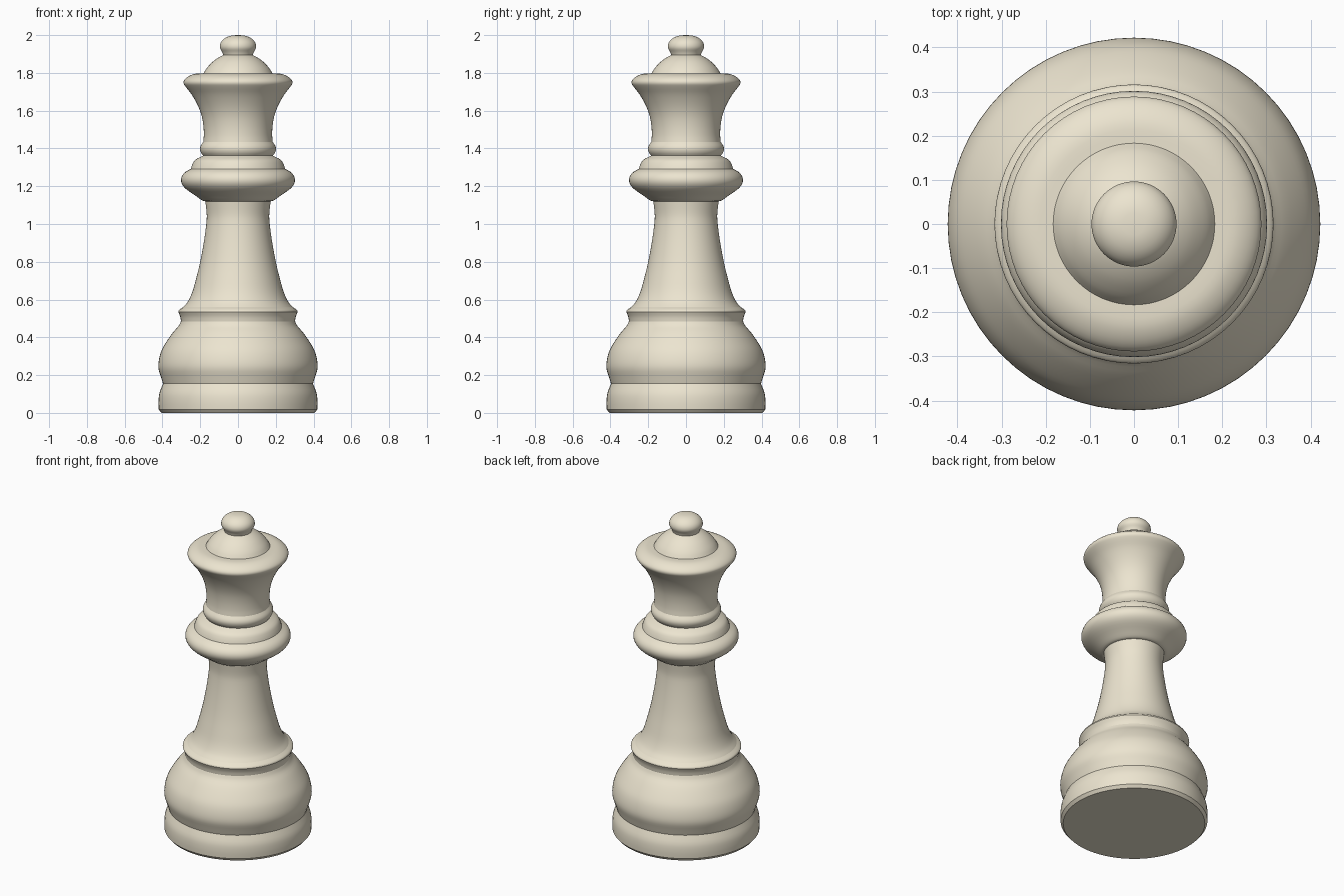
import bpy, bmesh, math
from mathutils import Vector

if "Cube" in bpy.data.objects:
    bpy.data.objects.remove(bpy.data.objects["Cube"])

SIDES = 64


def smooth_curve(pts, steps=3):
    """Catmull-Rom refinement of a (radius, height) profile."""
    p = [Vector(q) for q in pts]
    p = [2 * p[0] - p[1]] + p + [2 * p[-1] - p[-2]]
    out = []
    for a, b, c, d in zip(p, p[1:], p[2:], p[3:]):
        for k in range(steps):
            t = k / steps
            out.append(0.5 * (2 * b + (c - a) * t + (2 * a - 5 * b + 4 * c - d) * t * t
                              + (3 * b - a - 3 * c + d) * t ** 3))
    return out + [p[-2]]


def lathe(name, *runs):
    """Turn profile runs around z; every run is curved, joints stay crisp."""
    prof = []
    for run in runs:
        prof += smooth_curve(run) if len(run) > 2 else [Vector(q) for q in run]
    bm = bmesh.new()
    vs = [bm.verts.new((max(q.x, 0), 0, q.y)) for q in prof]
    es = [bm.edges.new(e) for e in zip(vs, vs[1:])]
    bmesh.ops.spin(bm, geom=vs + es, cent=(0, 0, 0), axis=(0, 0, 1),
                   angle=math.tau, steps=SIDES, use_duplicate=False)
    bmesh.ops.remove_doubles(bm, verts=bm.verts, dist=1e-4)
    bmesh.ops.recalc_face_normals(bm, faces=bm.faces)
    # open shells: make sure the sides face away from the axis
    if sum(f.normal.x * f.calc_center_median().x + f.normal.y * f.calc_center_median().y
           for f in bm.faces) < 0:
        bmesh.ops.reverse_faces(bm, faces=bm.faces)
    me = bpy.data.meshes.new(name)
    bm.to_mesh(me)
    bm.free()
    ob = bpy.data.objects.new(name, me)
    bpy.context.collection.objects.link(ob)
    ob.data.materials.append(ivory)
    bpy.ops.object.select_all(action='DESELECT')
    ob.select_set(True)
    bpy.context.view_layer.objects.active = ob
    bpy.ops.object.shade_smooth_by_angle(angle=math.radians(35))
    return ob


ivory = bpy.data.materials.new("ivory")
ivory.diffuse_color = (0.84, 0.78, 0.63, 1)
ivory.use_nodes = True
ivory.node_tree.nodes["Principled BSDF"].inputs["Base Color"].default_value = ivory.diffuse_color

# foot disc and bulging base up to the rim
lathe("base",
      [(0, 0), (0.405, 0)], [(0.405, 0), (0.42, 0.018)],
      [(0.42, 0.018), (0.421, 0.06), (0.416, 0.105), (0.397, 0.155)],
      [(0.397, 0.155), (0.408, 0.19), (0.421, 0.235), (0.419, 0.28), (0.405, 0.33),
       (0.38, 0.375), (0.345, 0.425), (0.315, 0.46), (0.302, 0.485)])

# flared rim above the base
lathe("base_rim",
      [(0.302, 0.485), (0.306, 0.51), (0.316, 0.535)],
      [(0.316, 0.535), (0.312, 0.545), (0.29, 0.56)])

# tapering stem
lathe("stem",
      [(0.29, 0.56), (0.265, 0.59), (0.242, 0.64), (0.222, 0.71), (0.2, 0.8),
       (0.18, 0.91), (0.167, 1.01), (0.166, 1.06), (0.173, 1.12)])

# wide collar with a stepped top
lathe("collar",
      [(0.173, 1.12), (0.19, 1.125), (0.225, 1.15), (0.275, 1.185), (0.298, 1.215),
       (0.3, 1.245), (0.283, 1.272), (0.25, 1.292)],
      [(0.25, 1.292), (0.242, 1.315), (0.226, 1.34), (0.185, 1.362)])

# small neck ring
lathe("neck_ring",
      [(0.185, 1.362), (0.196, 1.378), (0.201, 1.397), (0.197, 1.415), (0.184, 1.435)])

# flaring crown with rounded lip
lathe("crown",
      [(0.184, 1.435), (0.181, 1.47), (0.183, 1.52), (0.193, 1.575), (0.214, 1.63),
       (0.245, 1.685), (0.276, 1.725), (0.288, 1.745), (0.284, 1.763), (0.262, 1.782),
       (0.228, 1.795), (0.183, 1.797)])

# dome inside the crown
lathe("crown_dome",
      [(0.183, 1.797), (0.165, 1.826), (0.135, 1.858), (0.105, 1.88), (0.078, 1.894)])

# top bead
lathe("finial",
      [(0.078, 1.894), (0.084, 1.91), (0.096, 1.934), (0.091, 1.961), (0.069, 1.984),
       (0.037, 1.997), (0, 2.0)])
